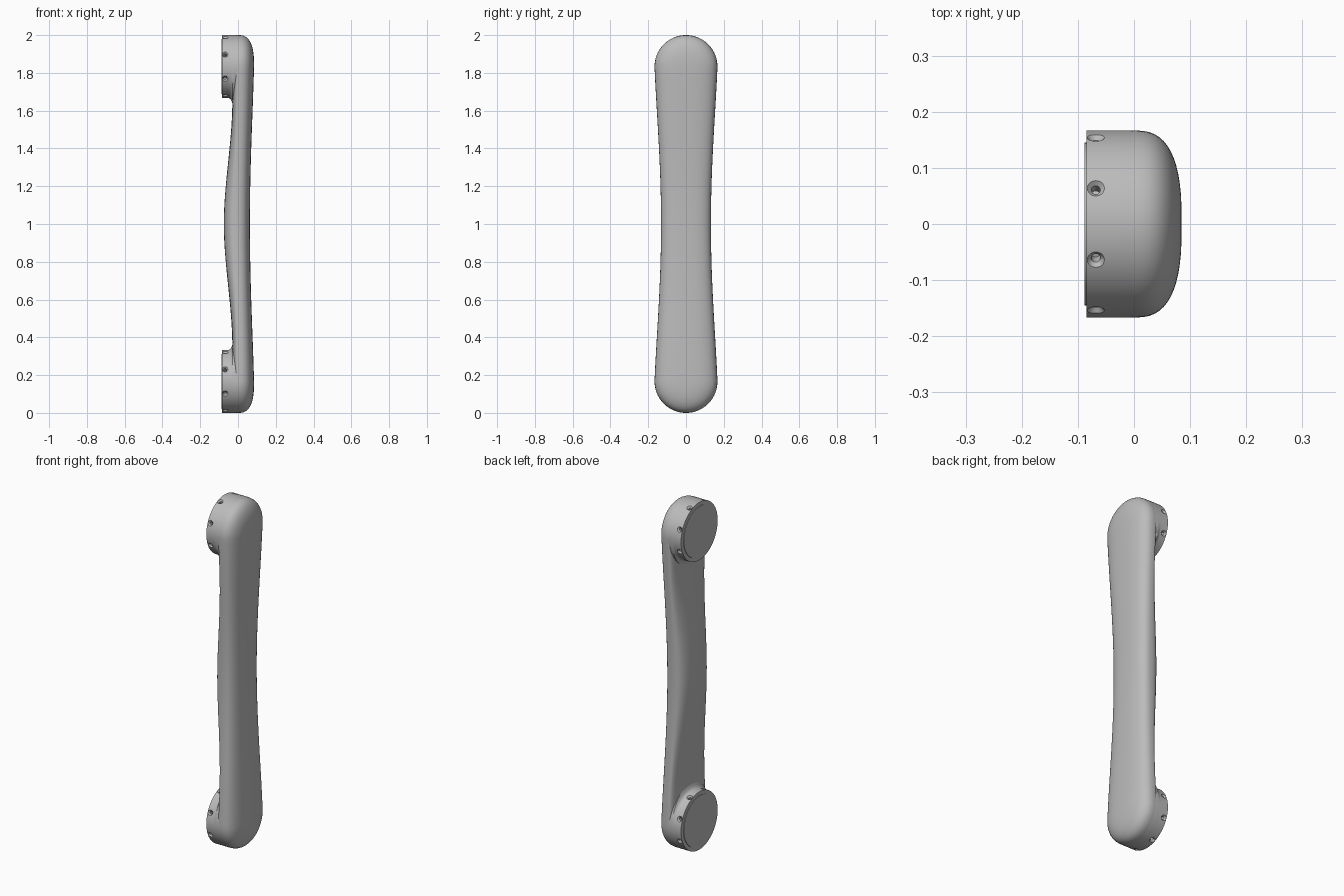
import bpy, bmesh
from math import sin, cos, pi
from mathutils import Matrix, Vector

cube = bpy.data.objects.get("Cube")
if cube:
    bpy.data.objects.remove(cube, do_unlink=True)

R = 0.1667          # radius of the rounded ends
LOW, HIGH = R, 2 - R

grey = bpy.data.materials.new("satin grey")
grey.use_nodes = True
grey.diffuse_color = (0.5, 0.5, 0.5, 1)
grey.node_tree.nodes["Principled BSDF"].inputs["Base Color"].default_value = (0.5, 0.5, 0.5, 1)


def finish(name, bm):
    bmesh.ops.remove_doubles(bm, verts=bm.verts, dist=1e-5)
    bmesh.ops.recalc_face_normals(bm, faces=bm.faces)
    mesh = bpy.data.meshes.new(name)
    bm.to_mesh(mesh)
    bm.free()
    mesh.materials.append(grey)
    obj = bpy.data.objects.new(name, mesh)
    bpy.context.collection.objects.link(obj)
    return obj


def activate(obj):
    bpy.ops.object.select_all(action='DESELECT')
    obj.select_set(True)
    bpy.context.view_layer.objects.active = obj


def smooth(obj, angle=0.6):
    activate(obj)
    bpy.ops.object.shade_smooth_by_angle(angle=angle)


def lathe(bm, profile, matrix, steps, flare=lambda a: 0):
    """Revolve (height, radius, flare amount) around local z and cap both ends."""
    rings = []
    for h, r, f in profile:
        ring = []
        for i in range(steps):
            a = 2 * pi * i / steps
            rad = r + f * flare(a)
            ring.append(bm.verts.new(matrix @ Vector((rad * cos(a), rad * sin(a), h))))
        rings.append(ring)
    for p, q in zip(rings, rings[1:]):
        for i in range(steps):
            j = (i + 1) % steps
            bm.faces.new((p[i], p[j], q[j], q[i]))
    bm.faces.new(rings[0][::-1])
    bm.faces.new(rings[-1])


# Grip: a rounded section swept round the long outline
def grip_shape(z):
    d = abs(z - 1)
    u = min(d / (1 - R), 1)
    swell = u * u * (1.5 - 0.5 * u * u)
    v = min(d / 0.65, 1)
    ease = v * v * (3 - 2 * v)
    width = 0.132 + (R - 0.132) * swell
    outer = 0.063 + 0.022 * swell
    inner = -0.075 + 0.045 * ease
    return width, outer, inner, -0.008 * (1 - ease)


def grip():
    bm = bmesh.new()
    side, arc, prof = 56, 24, 28
    outline = []
    for i in range(side):
        z = LOW + (HIGH - LOW) * i / side
        outline.append((z, 1, 0))
    for i in range(arc):
        a = pi * i / arc
        outline.append((HIGH, cos(a), sin(a)))
    for i in range(side):
        outline.append((HIGH - (HIGH - LOW) * i / side, -1, 0))
    for i in range(arc):
        a = pi * i / arc
        outline.append((LOW, -cos(a), -sin(a)))
    power = 2 / 2.7
    rows = []
    for z, dy, dz in outline:
        width, outer, inner, mid = grip_shape(z)
        row = []
        for k in range(prof + 1):
            t = -pi / 2 + pi * k / prof
            s = width * max(cos(t), 0) ** power if 0 < k < prof else 0
            reach = outer - mid if t > 0 else inner - mid
            x = mid + reach * abs(sin(t)) ** power
            row.append(bm.verts.new((x, s * dy, z + s * dz)))
        rows.append(row)
    for n, row in enumerate(rows):
        nxt = rows[(n + 1) % len(rows)]
        for k in range(prof):
            bm.faces.new((row[k], nxt[k], nxt[k + 1], row[k + 1]))
    bmesh.ops.dissolve_degenerate(bm, dist=1e-6, edges=bm.edges)
    smooth(finish("grip", bm), 1.0)


# Mounts: round feet with a fillet towards the grip, radial holes and a base disc
def mount(label, z, toward):
    # local x points to the middle of the handle, local z along world x
    axes = Matrix(((0, 0, 1, 0), (0, 1, 0, 0), (toward, 0, 0, z), (0, 0, 0, 1)))
    bm = bmesh.new()
    profile = [(-0.085, R, 0), (-0.05, R, 0), (-0.044, R, 0.002), (-0.038, R, 0.008),
               (-0.033, R, 0.017), (-0.028, R, 0.035), (-0.015, R, 0.035), (0.004, R - 0.0005, 0)]
    lathe(bm, profile, axes, 96, lambda a: max(0, cos(a)) ** 2)
    foot = finish(label + "_mount", bm)

    bm = bmesh.new()
    hole = [(0.135, 0.008, 0), (0.158, 0.008, 0), (R, 0.0155, 0), (0.18, 0.0155, 0)]
    for i in range(8):
        spin = Matrix.Rotation((i + 0.5) * pi / 4, 4, 'Z')
        lathe(bm, hole, axes @ Matrix.Translation((0, 0, -0.068)) @ spin
              @ Matrix.Rotation(pi / 2, 4, 'Y'), 20)
    cutter = finish(label + "_hole_cutter", bm)
    cutter.hide_render = True
    cut = foot.modifiers.new("screw holes", 'BOOLEAN')
    cut.operation = 'DIFFERENCE'
    cut.solver = 'EXACT'
    cut.object = cutter
    activate(foot)
    bpy.ops.object.modifier_apply(modifier=cut.name)
    bpy.data.objects.remove(cutter, do_unlink=True)
    smooth(foot)

    bm = bmesh.new()
    lathe(bm, [(-0.088, 0.145, 0), (-0.08, 0.145, 0)], axes, 64)
    smooth(finish(label + "_base_disc", bm))


grip()
mount("lower", LOW, 1)
mount("upper", HIGH, -1)
